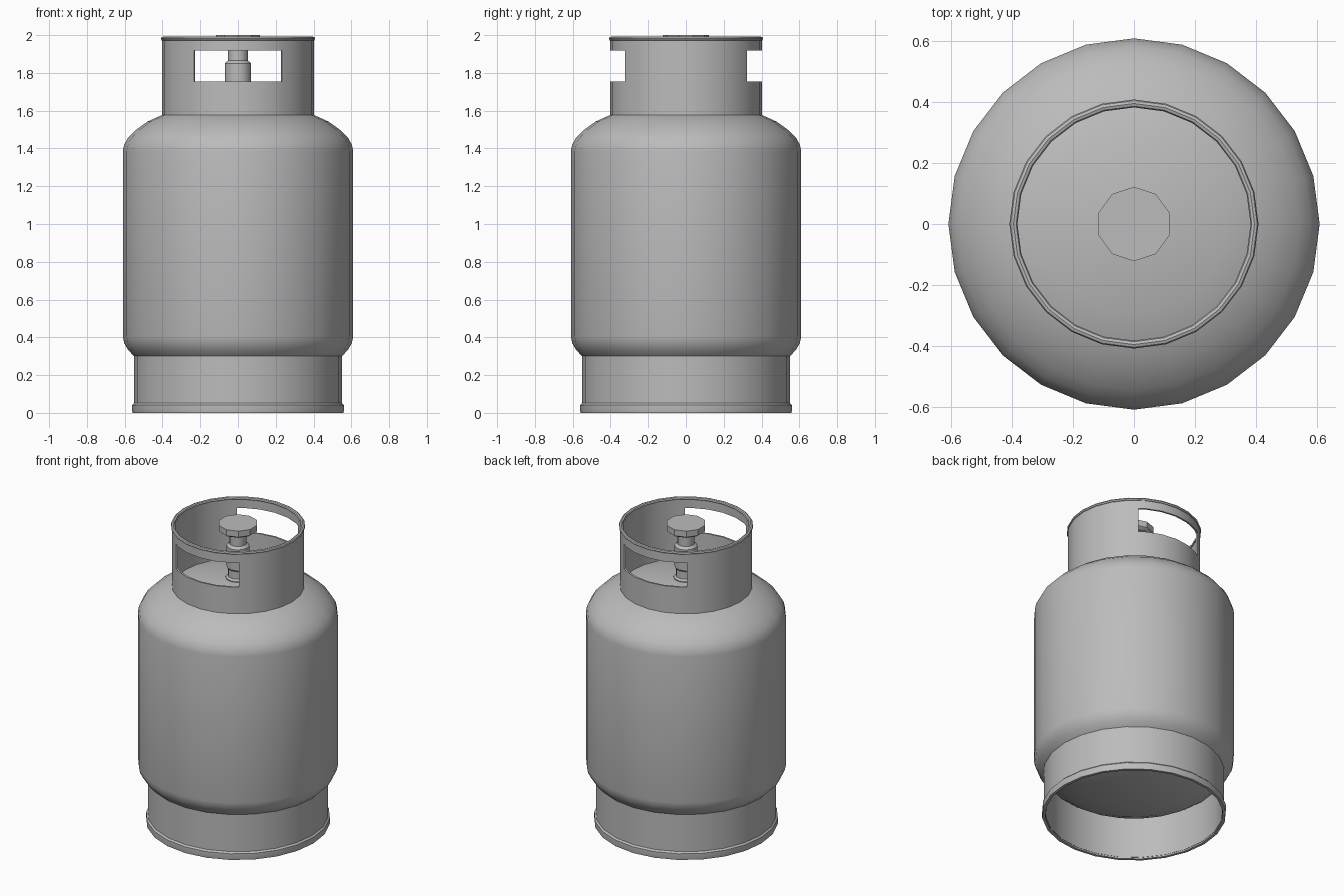
import bpy, bmesh, math

if "Cube" in bpy.data.objects:
    bpy.data.objects.remove(bpy.data.objects["Cube"])

grey = bpy.data.materials.new("grey_metal")
grey.diffuse_color = (0.5, 0.5, 0.5, 1)
grey.use_nodes = True
grey.node_tree.nodes["Principled BSDF"].inputs["Base Color"].default_value = grey.diffuse_color


def finish(name, bm, thickness=0.0):
    """Turn a bmesh into a named, shaded object; optionally thicken inwards."""
    mesh = bpy.data.meshes.new(name)
    bm.to_mesh(mesh)
    bm.free()
    obj = bpy.data.objects.new(name, mesh)
    bpy.context.collection.objects.link(obj)
    mesh.materials.append(grey)
    bpy.ops.object.select_all(action='DESELECT')
    obj.select_set(True)
    bpy.context.view_layer.objects.active = obj
    if thickness:
        mod = obj.modifiers.new("wall", 'SOLIDIFY')
        mod.thickness = thickness
        mod.offset = -1
        bpy.ops.object.modifier_apply(modifier=mod.name)
    bpy.ops.object.shade_smooth_by_angle(angle=math.radians(32))
    return obj


def lathe(profile, sides, closed=False):
    """Revolve (radius, z) points round z, first vertex on the y axis."""
    bm = bmesh.new()
    rings = []
    for r, z in profile:
        if r < 1e-6:
            rings.append([bm.verts.new((0, 0, z))] * sides)
        else:
            angles = [math.pi / 2 + math.tau * k / sides for k in range(sides)]
            rings.append([bm.verts.new((r * math.cos(a), r * math.sin(a), z)) for a in angles])
    pairs = list(zip(rings, rings[1:]))
    if closed:
        pairs.append((rings[-1], rings[0]))
    for lo, hi in pairs:
        for k in range(sides):
            n = (k + 1) % sides
            corners = list(dict.fromkeys([lo[k], lo[n], hi[n], hi[k]]))
            bm.faces.new(corners)
    return bm


# Tank body: the same dome curve at top and bottom, mirrored about the middle
MID = 0.895
dome = [(0.61, 1.385), (0.603, 1.42), (0.582, 1.457), (0.545, 1.495), (0.48, 1.542),
        (0.40, 1.578), (0.30, 1.606), (0.15, 1.63), (0, 1.638)]
finish("tank_body", lathe([(r, 2 * MID - z) for r, z in reversed(dome)] + dome, 24))

# Base skirt and foot rim
finish("base_skirt", lathe([(0.55, 0.01), (0.55, 0.31)], 24), 0.012)
finish("foot_rim", lathe([(0.54, 0), (0.558, 0), (0.56, 0.008), (0.56, 0.042),
                          (0.55, 0.052), (0.54, 0.052)], 24, closed=True))

# Guard collar with a hand opening at front and back
W, Z0, Z1 = 0.234, 1.755, 1.918
bm = lathe([(0.402, 1.565), (0.402, 1.981)], 24)
for co, no in (((W, 0, 0), (1, 0, 0)), ((-W, 0, 0), (1, 0, 0)),
               ((0, 0, Z0), (0, 0, 1)), ((0, 0, Z1), (0, 0, 1))):
    bmesh.ops.bisect_plane(bm, geom=bm.verts[:] + bm.edges[:] + bm.faces[:],
                           plane_co=co, plane_no=no)
hole = []
for f in bm.faces:
    c = f.calc_center_median()
    if abs(c.x) < W and Z0 < c.z < Z1:
        hole.append(f)
bmesh.ops.delete(bm, geom=hole, context='FACES')
finish("guard_collar", bm, 0.012)

# Rolled rim on the collar
rim = [(0.396 + 0.013 * math.cos(a), 1.981 + 0.011 * math.sin(a))
       for a in (math.tau * k / 8 for k in range(8))]
finish("collar_rim", lathe(rim, 24, closed=True))

# Valve stem and ten-sided hand wheel
finish("valve_stem", lathe([(0, 1.60), (0.075, 1.60), (0.075, 1.64), (0.062, 1.65),
                            (0.062, 1.70), (0.07, 1.71), (0.07, 1.85), (0.053, 1.865),
                            (0.053, 1.96), (0, 1.96)], 12))
finish("hand_wheel", lathe([(0, 1.948), (0.105, 1.948), (0.122, 1.96),
                            (0.122, 2.0), (0, 2.0)], 10))
